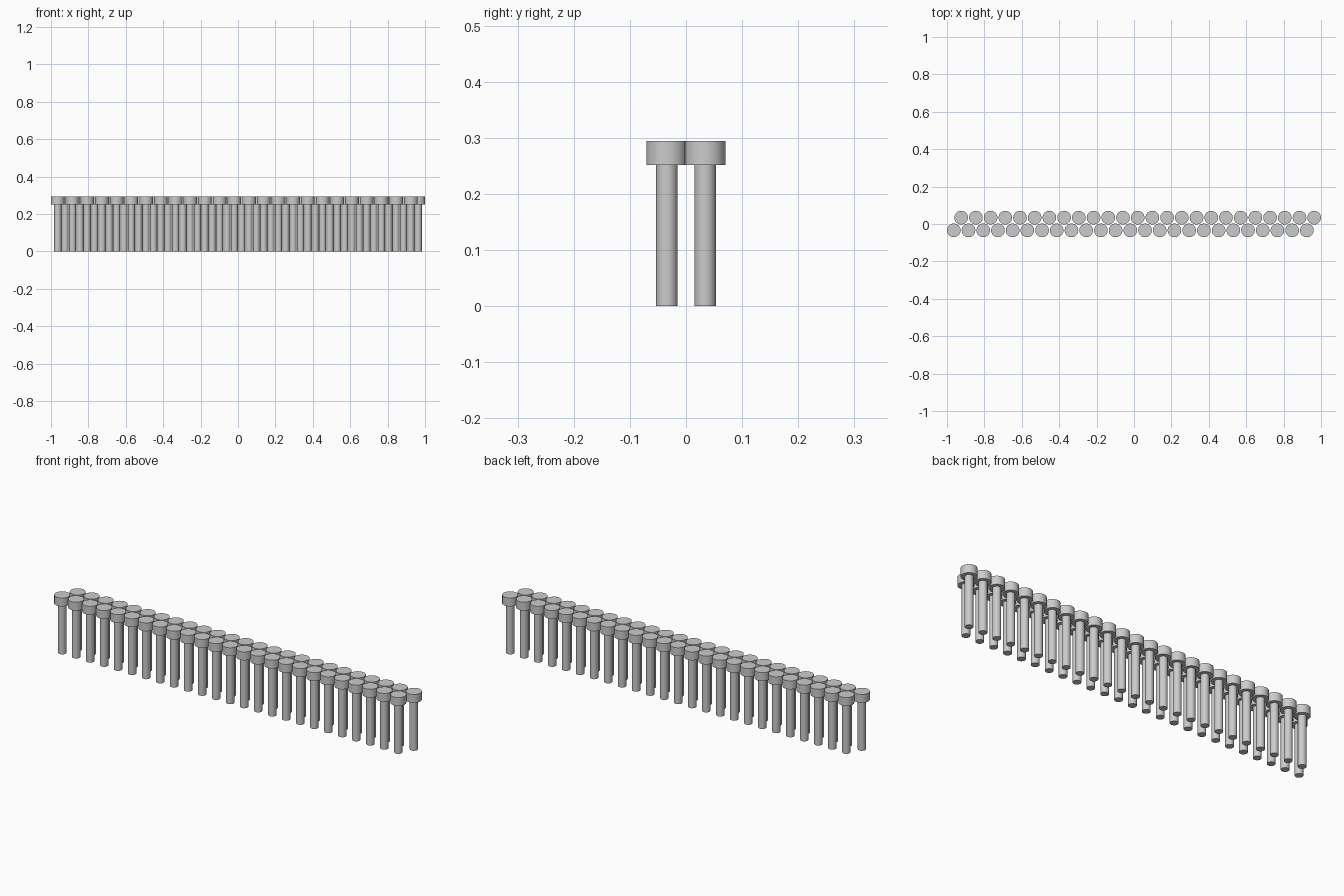
import bpy
import bmesh
import math
from mathutils import Matrix

cube = bpy.data.objects.get("Cube")
if cube:
    bpy.data.objects.remove(cube, do_unlink=True)

PINS = 25
PITCH = 0.07865
ROW_Y = PITCH * math.sqrt(3) / 4   # staggered close packing
HEAD_R, SHAFT_R = 0.0365, 0.019
HEAD_Z, TOP_Z = 0.2515, 0.294

grey = bpy.data.materials.new("plain grey")
grey.use_nodes = True
colour = (0.6, 0.6, 0.6, 1)
grey.diffuse_color = colour
grey.node_tree.nodes["Principled BSDF"].inputs["Base Color"].default_value = colour


def cylinder_mesh(name, radius, bottom, top):
    bm = bmesh.new()
    bmesh.ops.create_cone(bm, cap_ends=True, segments=32,
                          radius1=radius, radius2=radius, depth=top - bottom,
                          matrix=Matrix.Translation((0, 0, (bottom + top) / 2)))
    for face in bm.faces:
        face.smooth = len(face.verts) == 4
    for edge in bm.edges:
        edge.smooth = edge.calc_face_angle(0) < math.radians(40)
    mesh = bpy.data.meshes.new(name)
    bm.to_mesh(mesh)
    bm.free()
    mesh.materials.append(grey)
    return mesh


# Shared meshes for the shaft and the wide flat head
parts = {
    "shaft": cylinder_mesh("shaft", SHAFT_R, 0, HEAD_Z),
    "head": cylinder_mesh("head", HEAD_R, HEAD_Z, TOP_Z),
}

# Two rows of pins, offset by half a pitch
for row, side in (("front", -1), ("back", 1)):
    for i in range(PINS):
        x = (i - (PINS - 1) / 2 + side / 4) * PITCH
        for part, mesh in parts.items():
            pin = bpy.data.objects.new(f"{row}_{part}_{i + 1}", mesh)
            pin.location = (x, side * ROW_Y, 0)
            bpy.context.collection.objects.link(pin)
